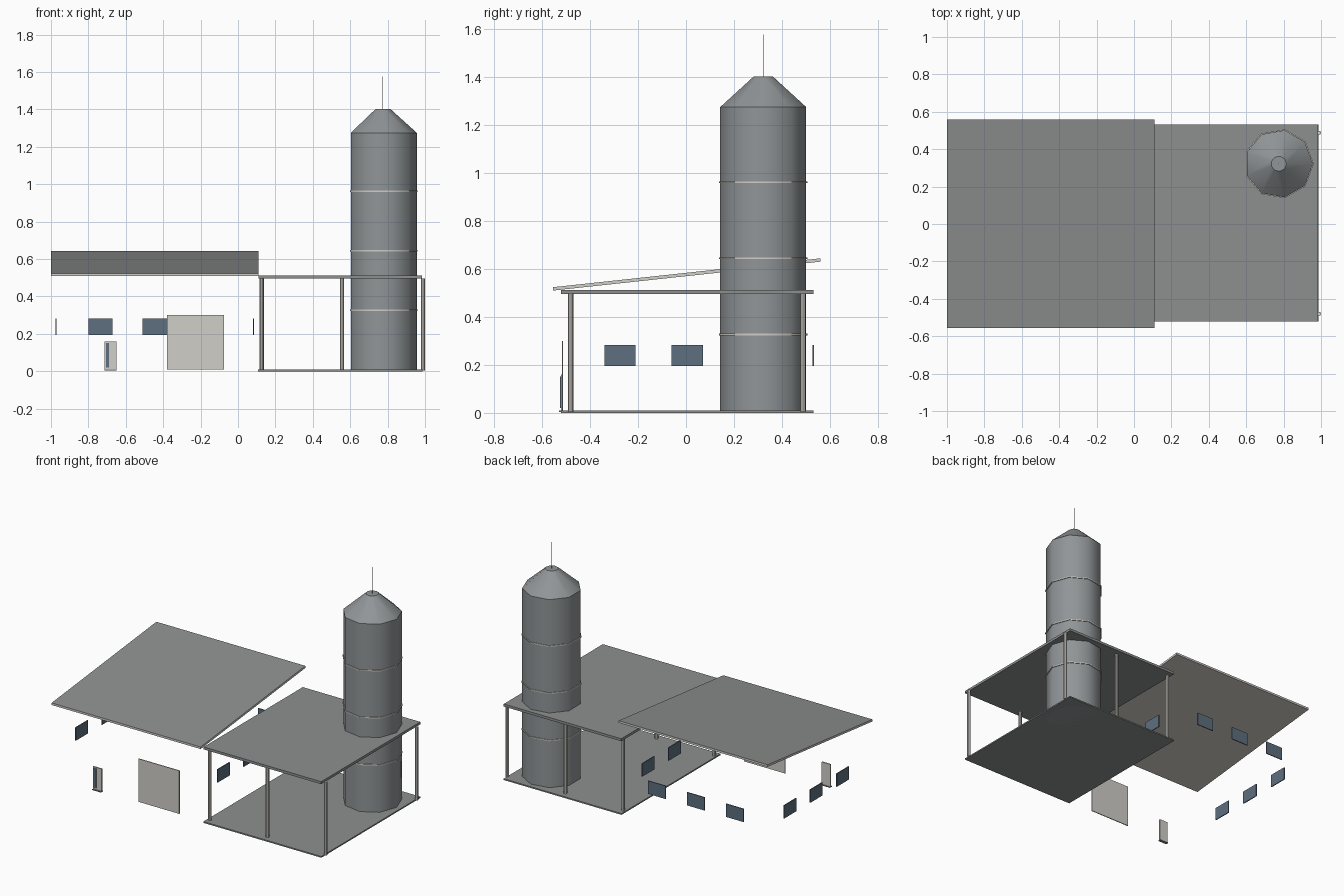
import bpy
import math

if "Cube" in bpy.data.objects:
    bpy.data.objects.remove(bpy.data.objects["Cube"], do_unlink=True)


def material(name, r, g, b):
    mat = bpy.data.materials.new(name)
    mat.use_nodes = True
    mat.diffuse_color = (r, g, b, 1)
    mat.node_tree.nodes["Principled BSDF"].inputs["Base Color"].default_value = (r, g, b, 1)
    return mat


GREY = material("roof grey", 0.27, 0.28, 0.28)
STEEL = material("silo steel", 0.28, 0.30, 0.31)
CREAM = material("pale cream", 0.64, 0.62, 0.58)
GLASS = material("blue glass", 0.11, 0.16, 0.21)


def box(name, mat, x, y, z):
    """Box from (low, high) ranges on each axis."""
    bpy.ops.mesh.primitive_cube_add(size=1, location=[sum(r) / 2 for r in (x, y, z)])
    ob = bpy.context.object
    ob.name = name
    ob.scale = [r[1] - r[0] for r in (x, y, z)]
    bpy.ops.object.transform_apply(location=False, rotation=False, scale=True)
    ob.data.materials.append(mat)
    return ob


def drum(name, mat, sides, r1, r2, x, y, z0, z1):
    """Straight or tapered round part with its first corner facing +x."""
    bpy.ops.mesh.primitive_cone_add(vertices=sides, radius1=r1, radius2=r2, depth=z1 - z0,
                                    location=(x, y, (z0 + z1) / 2), rotation=(0, 0, -math.pi / 2))
    ob = bpy.context.object
    ob.name = name
    ob.data.materials.append(mat)
    bpy.ops.object.shade_smooth_by_angle(angle=math.radians(42))
    return ob


# Sloping house roof: a thin slab sheared up towards the back
roof = box("house_roof", CREAM, (-1, 0.11), (-0.555, 0.56), (0.51, 0.524))
roof.data.materials.append(GREY)
for v in roof.data.vertices:
    v.co.z += (v.co.y + 0.557) * 0.108
for face in roof.data.polygons:
    if face.center.z > 0.06 and abs(face.normal.z) > 0.9:
        face.material_index = 1

# Windows: three on each of the left, right and back sides
T = 0.003
WIN_Z = (0.195, 0.283)
for i in range(3):
    y0 = -0.34 + i * 0.28
    for side, x in (("left", -0.973), ("right", 0.083)):
        box(f"{side}_window_{i + 1}", GLASS, (x - T, x + T), (y0, y0 + 0.13), WIN_Z)
    x0 = -0.80 + i * 0.29
    box(f"back_window_{i + 1}", GLASS, (x0, x0 + 0.13), (0.53 - T, 0.53 + T), WIN_Z)

# Doors on the front
box("garage_door", CREAM, (-0.38, -0.075), (-0.518, -0.512), (0.01, 0.30))
box("entry_door", CREAM, (-0.715, -0.65), (-0.522, -0.514), (0.01, 0.16))
box("entry_door_glass", GLASS, (-0.707, -0.69), (-0.525, -0.521), (0.02, 0.152))
box("entry_step", GREY, (-0.715, -0.65), (-0.53, -0.51), (0.004, 0.01))

# Open shelter: floor, flat canopy and posts
box("shelter_floor", GREY, (0.108, 0.986), (-0.522, 0.532), (0, 0.009))
box("shelter_canopy", GREY, (0.11, 0.985), (-0.522, 0.532), (0.495, 0.512))
for row, y in (("front", -0.48), ("back", 0.488)):
    for i, x in enumerate((0.127, 0.556, 0.989)):
        drum(f"{row}_post_{i + 1}", CREAM, 8, 0.011, 0.011, x, y, 0.005, 0.497)

# Nine-sided silo with cone top, hoops and mast
SX, SY, R = 0.774, 0.322, 0.182
drum("silo_body", STEEL, 9, R, R, SX, SY, 0, 1.275)
drum("silo_cone", STEEL, 9, R, 0.041, SX, SY, 1.275, 1.402)
for i, z in enumerate((0.327, 0.645, 0.962)):
    drum(f"silo_hoop_{i + 1}", CREAM, 9, R + 0.005, R + 0.005, SX, SY, z - 0.0035, z + 0.0035)
drum("silo_mast", GREY, 6, 0.002, 0.002, SX, SY, 1.40, 1.577)
